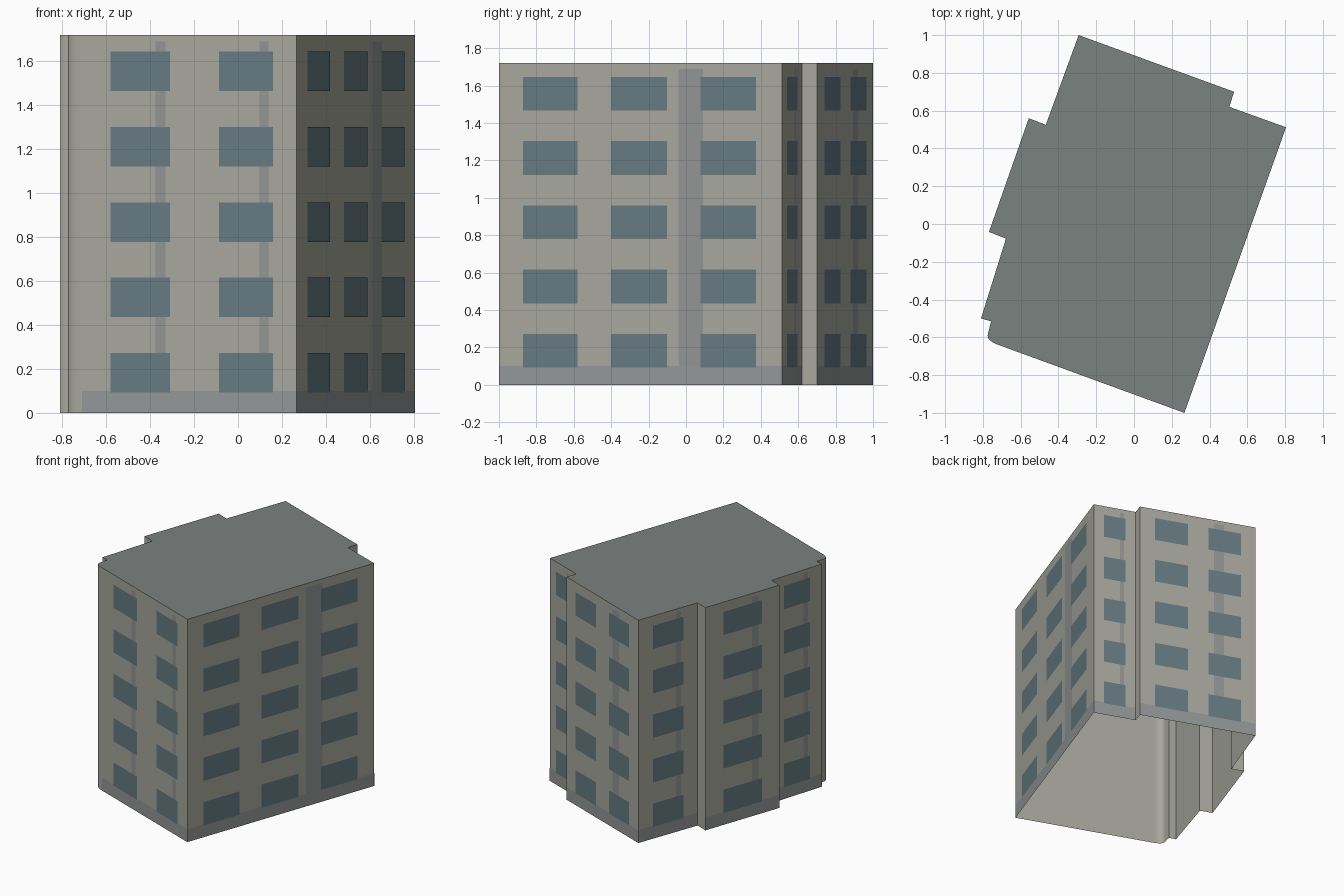
import bpy, bmesh, math
from mathutils import Vector

if "Cube" in bpy.data.objects:
    bpy.data.objects.remove(bpy.data.objects["Cube"])

HEIGHT, FLOORS, FLOOR_H = 1.72, 5, 0.3435


def material(name, rgb):
    m = bpy.data.materials.new(name)
    m.diffuse_color = [(c / 255) ** 2.2 for c in rgb] + [1]
    m.use_nodes = True
    m.node_tree.nodes["Principled BSDF"].inputs["Base Color"].default_value = m.diffuse_color
    return m


def make_object(name, faces, mat):
    bm = bmesh.new()
    for f in faces:
        bm.faces.new([bm.verts.new(p) for p in f])
    bmesh.ops.remove_doubles(bm, verts=bm.verts, dist=1e-5)
    mesh = bpy.data.meshes.new(name)
    bm.to_mesh(mesh)
    bm.free()
    mesh.materials.append(mat)
    ob = bpy.data.objects.new(name, mesh)
    bpy.context.collection.objects.link(ob)
    return ob


def panel(a, b, t0, t1, z0, z1, off):
    """Flat rectangle laid just outside the wall running from a to b."""
    a, b = Vector(a), Vector(b)
    d = (b - a).normalized()
    n = Vector((d.y, -d.x)) * off
    p, q = a.lerp(b, t0) + n, a.lerp(b, t1) + n
    return [(p.x, p.y, z0), (q.x, q.y, z0), (q.x, q.y, z1), (p.x, p.y, z1)]


# Footprint corners, counter-clockwise
A, B, C, D = (0.267, -1.0), (0.805, 0.512), (0.505, 0.62), (0.53, 0.70)
E, F, G, H = (-0.293, 1.0), (-0.467, 0.525), (-0.557, 0.56), (-0.768, -0.042)
I, J, K = (-0.678, -0.077), (-0.81, -0.50), (-0.757, -0.515)

# Rounded front left corner
L, ctrl, M = Vector((-0.773, -0.58)), Vector((-0.786, -0.618)), Vector((-0.71, -0.643))
corner = [tuple(L.lerp(ctrl, i / 6).lerp(ctrl.lerp(M, i / 6), i / 6)) for i in range(7)]
outline = [A, B, C, D, E, F, G, H, I, J, K] + corner

wall_mat = material("wall_plaster", (166, 166, 157))
roof_mat = material("roof_grey", (122, 129, 126))
glass_mat = material("window_glass", (101, 122, 129))
strip_mat = material("strip_grey", (145, 148, 148))
base_mat = material("base_grey", (146, 150, 150))

# Walls (open underneath) and flat roof
walls = make_object("walls", [panel(p, q, 0, 1, 0, HEIGHT, 0)
                              for p, q in zip(outline, outline[1:] + outline[:1])], wall_mat)
bpy.context.view_layer.objects.active = walls
walls.select_set(True)
bpy.ops.object.shade_smooth_by_angle(angle=math.radians(35))
make_object("roof", [[(x, y, HEIGHT) for x, y in outline]], roof_mat)

# Facades: wall ends, window columns, vertical strips
single = ([(0.24, 0.76)], [(0.63, 0.72)])
facades = [
    (A, B, [(0.086, 0.278), (0.397, 0.595), (0.714, 0.909)], [(0.635, 0.722)]),
    (B, C, *single),
    (D, E, [(0.13, 0.415), (0.593, 0.877)], [(0.64, 0.73)]),
    (E, F, *single),
    (G, H, *single),
    (I, J, *single),
    (tuple(M), A, [(0.133, 0.41), (0.64, 0.89)], [(0.343, 0.39), (0.828, 0.87)]),
]
windows, strips, bases = [], [], []
for p, q, cols, bands in facades:
    bases.append(panel(p, q, 0, 1, 0, 0.1, 0.001))
    for t0, t1 in bands:
        strips.append(panel(p, q, t0, t1, 0.1, 1.69, 0.001))
    for t0, t1 in cols:
        for k in range(FLOORS):
            z = 0.092 + k * FLOOR_H
            windows.append(panel(p, q, t0, t1, z, z + 0.18, 0.0025))

make_object("windows", windows, glass_mat)
make_object("facade_strips", strips, strip_mat)
make_object("base_course", bases, base_mat)
